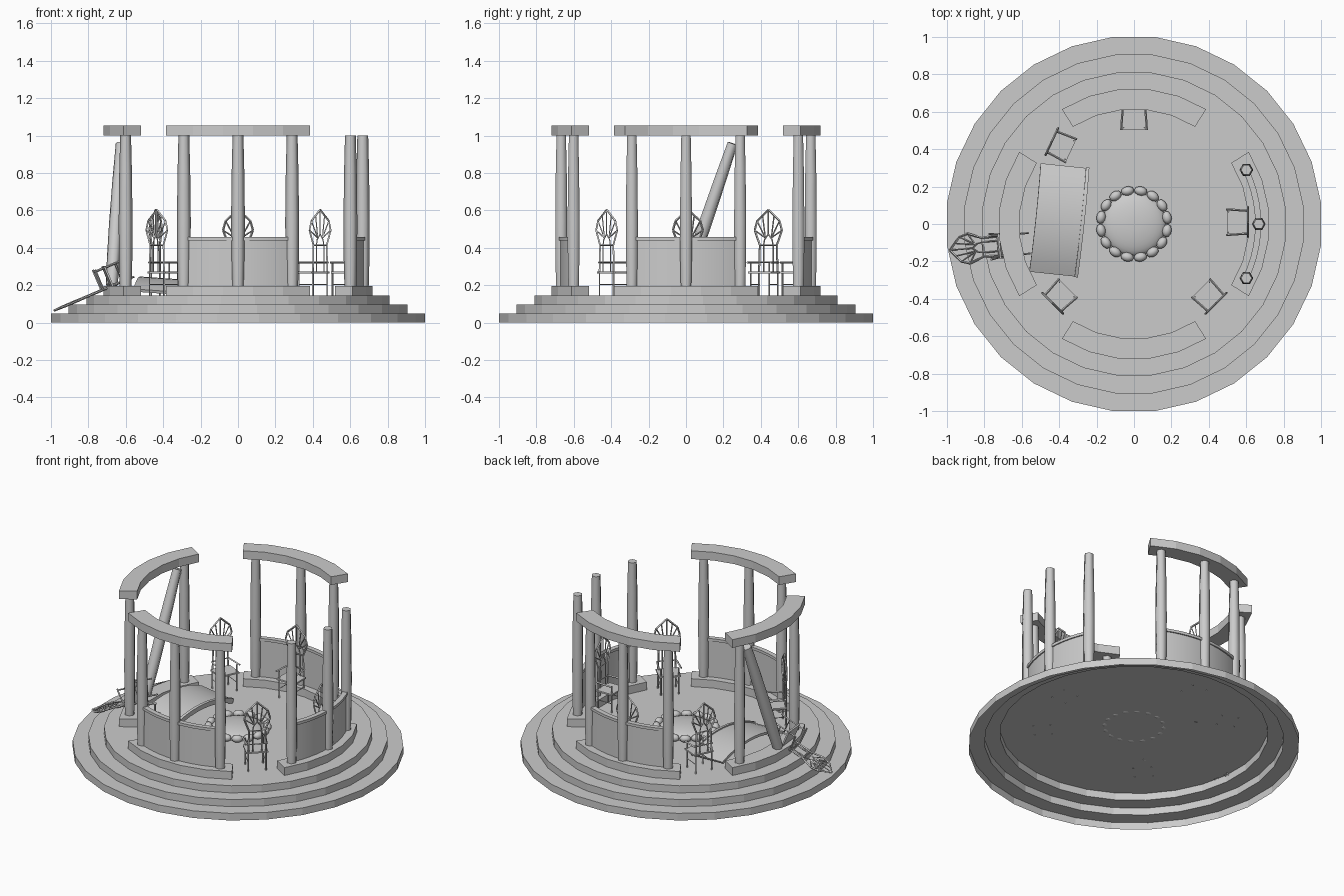
import bpy, bmesh, math
from mathutils import Matrix, Vector

if "Cube" in bpy.data.objects:
    bpy.data.objects.remove(bpy.data.objects["Cube"])

N = 28                       # sides of the round platform
SEG = 2 * math.pi / N
CORR = 1 / math.cos(SEG / 2)
FLOOR, PLINTH = 0.144, 0.197

stone = bpy.data.materials.new("grey stone")
stone.diffuse_color = (0.6, 0.6, 0.6, 1)
stone.use_nodes = True
stone.node_tree.nodes["Principled BSDF"].inputs["Base Color"].default_value = stone.diffuse_color


def make_mesh(bm, name, smooth=None):
    bmesh.ops.recalc_face_normals(bm, faces=bm.faces)
    me = bpy.data.meshes.new(name)
    if smooth:
        for f in bm.faces:
            f.smooth = True
        for e in bm.edges:
            if len(e.link_faces) == 2 and e.calc_face_angle(0) > math.radians(smooth):
                e.smooth = False
    bm.to_mesh(me)
    bm.free()
    me.materials.append(stone)
    return me


def place(me, name, matrix=Matrix()):
    ob = bpy.data.objects.new(name, me)
    ob.matrix_world = matrix
    bpy.context.collection.objects.link(ob)
    return ob


def T(x, y, z):
    return Matrix.Translation((x, y, z))


def R(deg, axis='Z'):
    return Matrix.Rotation(math.radians(deg), 4, axis)


def lathe(bm, profile, n, start=0.0, cap_low=False, cap_high=True):
    rings = [[bm.verts.new((r * math.cos(start + 2 * math.pi * i / n),
                            r * math.sin(start + 2 * math.pi * i / n), z))
              for i in range(n)] for r, z in profile]
    for a, b in zip(rings, rings[1:]):
        for i in range(n):
            j = (i + 1) % n
            bm.faces.new((a[i], a[j], b[j], b[i]))
    if cap_low:
        bm.faces.new(rings[0][::-1])
    if cap_high:
        bm.faces.new(rings[-1])


def arc_block(bm, r0, r1, z0, z1, half, steps):
    """Curved block centred on the +x direction."""
    sections = []
    for i in range(steps + 1):
        a = -half + 2 * half * i / steps
        c, s = math.cos(a), math.sin(a)
        sections.append([bm.verts.new((r * c, r * s, z))
                         for r, z in ((r0, z0), (r1, z0), (r1, z1), (r0, z1))])
    for a, b in zip(sections, sections[1:]):
        for i in range(4):
            j = (i + 1) % 4
            bm.faces.new((a[i], a[j], b[j], b[i]))
    bm.faces.new(sections[0][::-1])
    bm.faces.new(sections[-1])


def bar(bm, p, q, r, n=4):
    p, q = Vector(p), Vector(q)
    d = q - p
    m = Matrix.Translation((p + q) / 2) @ d.to_track_quat('Z', 'Y').to_matrix().to_4x4()
    bmesh.ops.create_cone(bm, cap_ends=True, segments=n, radius1=r, radius2=r,
                          depth=d.length, matrix=m)


# stepped platform, an open shell underneath
bm = bmesh.new()
steps = [(1.0, 0), (1.0, .048), (.905, .048), (.905, .096), (.81, .096), (.81, FLOOR)]
lathe(bm, [(r * CORR, z) for r, z in steps], N, SEG / 2)
place(make_mesh(bm, "stepped_platform"), "stepped_platform")

# plinths on four sides, architraves on three (the right one is lost)
bm = bmesh.new()
arc_block(bm, .61 * CORR, .72 * CORR, FLOOR, PLINTH, 2.5 * SEG, 5)
plinth = make_mesh(bm, "plinth")
bm = bmesh.new()
arc_block(bm, .61 * CORR, .72 * CORR, 1.0, 1.055, 2.5 * SEG, 5)
architrave = make_mesh(bm, "architrave")

# low curved wall with a rail on top
bm = bmesh.new()
arc_block(bm, .656, .672, PLINTH, .442, 2 * SEG, 10)
arc_block(bm, .648, .680, .440, .458, 2 * SEG, 10)
wall = make_mesh(bm, "low_wall", 30)

# swelling column
bm = bmesh.new()
lathe(bm, [(.032, 0), (.036, .15), (.037, .35), (.034, .6), (.029, .803)], 6, 0, True)
column = make_mesh(bm, "column", 70)

for k, side in enumerate(("right", "back", "left", "front")):
    turn = R(90 * k)
    place(plinth, side + "_plinth", turn)
    if side != "right":
        place(architrave, side + "_architrave", turn)
    if side != "left":
        place(wall, side + "_low_wall", turn)
    for i in (-1, 0, 1):
        if side == "left" and i == 0:
            continue
        a = k * math.pi / 2 + i * 2 * SEG
        place(column, side + "_column", T(.667 * math.cos(a), .667 * math.sin(a), PLINTH))

# column leaning against its neighbour
foot, head = Vector((-.675, -.01, .2)), Vector((-.625, .25, .96))
lean = (head - foot).to_track_quat('Z', 'Y').to_matrix().to_4x4()
place(column, "leaning_column", Matrix.Translation(foot) @ lean)

# wall fallen inward, outer face up
place(wall, "fallen_wall", T(-.53, .035, .165) @ R(-6) @ R(94, 'Y')
      @ T(.59, 0, -PLINTH) @ R(180))

# fire pit: low mound and ring of stones
bm = bmesh.new()
prof = [(.17 * math.cos(t * math.pi / 16), FLOOR + .05 * math.sin(t * math.pi / 16))
        for t in range(8)]
lathe(bm, prof, 32)
place(make_mesh(bm, "fire_pit_mound", 60), "fire_pit_mound")
bm = bmesh.new()
bmesh.ops.create_uvsphere(bm, u_segments=10, v_segments=6, radius=1,
                          matrix=Matrix.Diagonal((.025, .035, .024, 1)))
pebble = make_mesh(bm, "pit_stone", 80)
for i in range(16):
    place(pebble, "pit_stone", R(i * 22.5 + 11) @ T(.18, 0, FLOOR + .02))

# wrought chair, facing +x, standing on its own z = 0
bm = bmesh.new()
bx = -.055
for y in (-.055, .055):
    bar(bm, (.05, y, -.003), (.05, y, .178), .005)          # front leg and arm post
    bar(bm, (bx, y, -.003), (bx, y, .12), .005)             # back leg
    bar(bm, (bx, y * 1.1, .178), (.062, y * 1.25, .178), .006)  # arm
    bar(bm, (bx, y, .06), (.05, y, .06), .003)              # side stretcher
    s = 1 if y > 0 else -1
    outline = [(.055, .12), (.05, .27), (.08, .35), (.066, .40), (0, .46)]
    for (y0, z0), (y1, z1) in zip(outline, outline[1:]):    # back frame
        bar(bm, (bx, s * y0, z0), (bx, s * y1, z1), .006)
    inner = [(.028, .12), (.028, .27), (.022, .30), (0, .33)]
    for (y0, z0), (y1, z1) in zip(inner, inner[1:]):        # inner lancet
        bar(bm, (bx, s * y0, z0), (bx, s * y1, z1), .004)
    for y1, z1 in ((.08, .35), (.066, .40), (.034, .43)):   # fan tracery
        bar(bm, (bx, s * .018, .31), (bx, s * y1, z1), .004)
bar(bm, (bx, 0, .33), (bx, 0, .46), .004)
for z in (.18, .27):
    bar(bm, (bx, -.052, z), (bx, .052, z), .004)            # back rails
bmesh.ops.create_cube(bm, size=1, matrix=T(0, 0, .124) @ Matrix.Diagonal((.118, .136, .01, 1)))
chair = make_mesh(bm, "chair")

for name, x, y, face in (("back_chair", 0, .565, -90), ("right_chair", .555, .01, 180),
                         ("back_left_chair", -.39, .417, -25),
                         ("front_left_chair", -.395, -.385, 45),
                         ("front_right_chair", .40, -.385, 135)):
    place(chair, name, T(x, y, FLOOR) @ R(face))
# chair tipped backward down the steps
place(chair, "fallen_chair", T(-.583, -.105, .295) @ R(5) @ R(-113, 'Y'))
